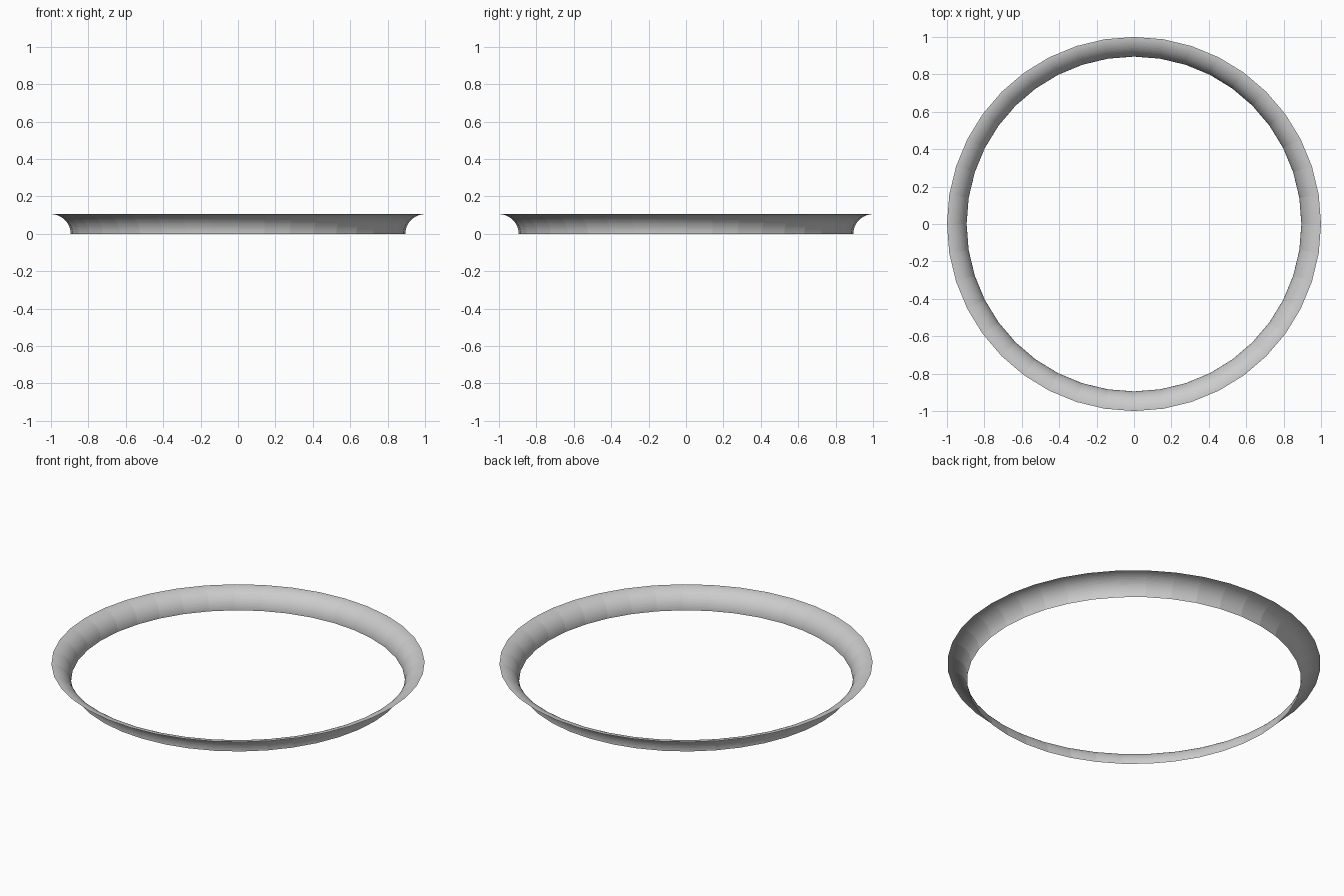
import bpy, bmesh, math

if "Cube" in bpy.data.objects:
    bpy.data.objects.remove(bpy.data.objects["Cube"])

SIDES, STEPS = 40, 16
R_OUT, COVE = 1.0, 0.105

bm = bmesh.new()

# Quarter-round cove profile: vertical at the bottom, flaring flat at the top rim
profile = []
for i in range(STEPS + 1):
    a = math.radians(90) * i / STEPS
    profile.append((R_OUT - COVE * math.cos(a), COVE * math.sin(a)))

# Sweep the profile around z as a thin open sheet
rings = []
for r, z in profile:
    rings.append([bm.verts.new((r * math.cos(2 * math.pi * k / SIDES),
                                r * math.sin(2 * math.pi * k / SIDES), z))
                  for k in range(SIDES)])
for low, high in zip(rings, rings[1:]):
    for k in range(SIDES):
        n = (k + 1) % SIDES
        bm.faces.new((low[k], low[n], high[n], high[k]))

mesh = bpy.data.meshes.new("flared_ring")
bm.to_mesh(mesh)
bm.free()
ring = bpy.data.objects.new("flared_ring", mesh)
bpy.context.collection.objects.link(ring)
